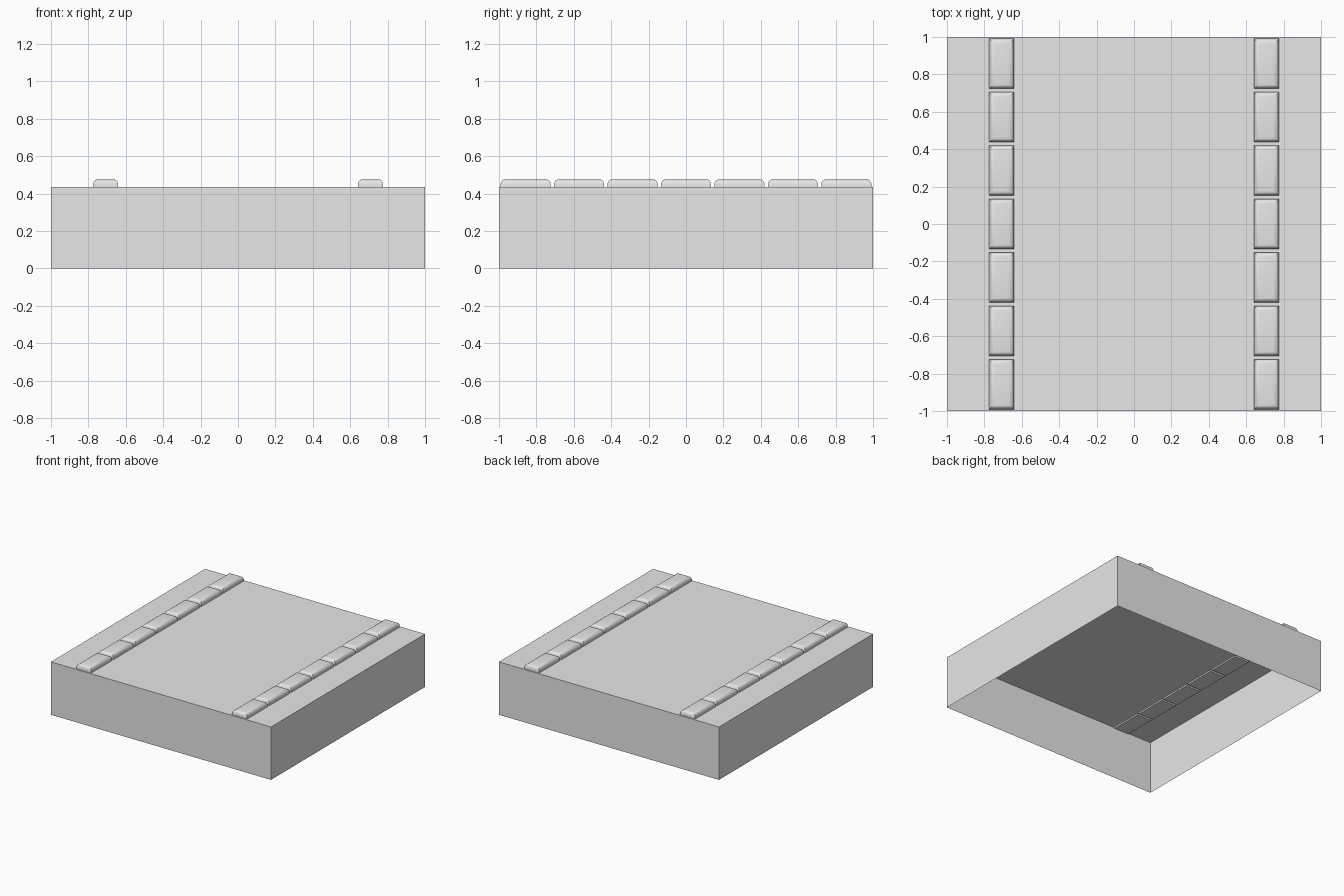
import bpy, bmesh
from mathutils import Matrix, Vector

if "Cube" in bpy.data.objects:
    bpy.data.objects.remove(bpy.data.objects["Cube"], do_unlink=True)

grey = bpy.data.materials.new("plain grey")
grey.use_nodes = True
color = (0.8, 0.8, 0.8, 1)
grey.diffuse_color = color
grey.node_tree.nodes["Principled BSDF"].inputs["Base Color"].default_value = color


def box(name, low, high, bevel=0, open_bottom=False):
    """Box between two corners, with optional rounded top edges or no bottom."""
    low, high = Vector(low), Vector(high)
    bm = bmesh.new()
    bmesh.ops.create_cube(bm, size=1)
    size = high - low
    bm.transform(Matrix.Translation((low + high) / 2) @ Matrix.Diagonal((*size, 1)))
    if open_bottom:
        bottom = [f for f in bm.faces if f.normal.z < -0.5]
        bmesh.ops.delete(bm, geom=bottom, context='FACES_ONLY')
    if bevel:
        top_edges = [e for e in bm.edges if all(v.co.z > high.z - 0.001 for v in e.verts)]
        bmesh.ops.bevel(bm, geom=top_edges, offset=bevel, segments=4,
                        profile=0.5, affect='EDGES')
    mesh = bpy.data.meshes.new(name)
    bm.to_mesh(mesh)
    bm.free()
    mesh.materials.append(grey)
    obj = bpy.data.objects.new(name, mesh)
    bpy.context.collection.objects.link(obj)
    return obj


# Ground block: hollow shell, open underneath
GROUND = 0.435
box("ground_block", (-1, -1, 0), (1, 1, GROUND), open_bottom=True)

# Two rows of kerb stones sunk slightly into the ground
COUNT = 7
PITCH = 2 / COUNT
HALF_W, HALF_L = 0.067, 0.134
stones = []
for side, x in (("right", -0.708), ("left", 0.708)):
    for i in range(COUNT):
        y = (i - (COUNT - 1) / 2) * PITCH
        stones.append(box(f"{side}_kerb_stone_{i + 1}",
                          (x - HALF_W, y - HALF_L, GROUND - 0.012),
                          (x + HALF_W, y + HALF_L, 0.476), bevel=0.027))

# Smooth the rounded top edges
bpy.ops.object.select_all(action='DESELECT')
for stone in stones:
    stone.select_set(True)
bpy.context.view_layer.objects.active = stones[0]
bpy.ops.object.shade_smooth_by_angle()
